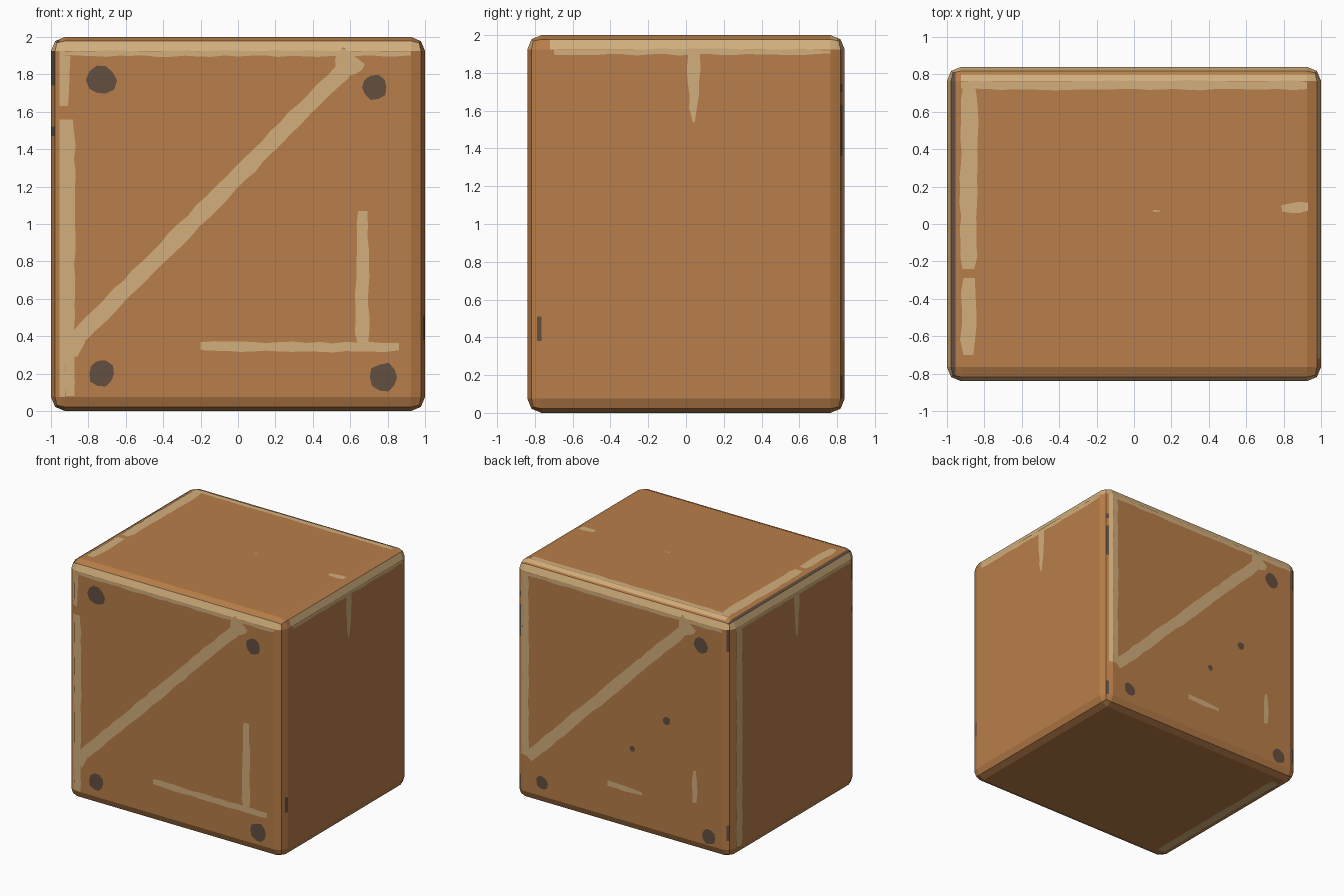
import bpy, bmesh, math, random
from mathutils import Vector

if "Cube" in bpy.data.objects:
    bpy.data.objects.remove(bpy.data.objects["Cube"])

random.seed(4)
HX, HY, H, BEV, LIFT = 1.0, 0.84, 2.0, 0.075, 0.003


def material(name, rgb):
    m = bpy.data.materials.new(name)
    m.diffuse_color = (*rgb, 1)
    m.use_nodes = True
    m.node_tree.nodes["Principled BSDF"].inputs["Base Color"].default_value = m.diffuse_color
    return m


ORANGE = material("orange_brown", (0.485, 0.209, 0.067))
TAN = material("worn_tan", (0.645, 0.429, 0.205))
DARK = material("dark_brown", (0.127, 0.078, 0.050))


def finish(bm, name, mats):
    me = bpy.data.meshes.new(name)
    bm.to_mesh(me)
    bm.free()
    for m in mats:
        me.materials.append(m)
    ob = bpy.data.objects.new(name, me)
    bpy.context.collection.objects.link(ob)


# Bevelled box, cut where the worn paint on its edges starts and stops
bm = bmesh.new()
bmesh.ops.create_cube(bm, size=1)
for v in bm.verts:
    v.co = Vector((v.co.x * 2 * HX, v.co.y * 2 * HY, (v.co.z + 0.5) * H))
bmesh.ops.bevel(bm, geom=bm.edges[:], offset=BEV, segments=2, profile=0.5, affect='EDGES')
cuts = [(0, (-0.955, 0.955)), (1, (-0.79, -0.72, 0.80)),
        (2, (0.06, 0.15, 0.2, 0.28, 0.38, 0.51, 1.36, 1.47, 1.52, 1.56, 1.63, 1.7, 1.74))]
for axis, values in cuts:
    for val in values:
        co, no = Vector(), Vector()
        co[axis], no[axis] = val, 1
        bmesh.ops.bisect_plane(bm, geom=bm.verts[:] + bm.edges[:] + bm.faces[:],
                               dist=1e-5, plane_co=co, plane_no=no)
bm.normal_update()


def edge_colour(n, c):
    """0 orange, 1 tan, 2 dark, for the bevel strips."""
    x, y, z = c
    if max(abs(n.x), abs(n.y), abs(n.z)) > 0.99:
        return 0
    if z > H - BEV:
        if 0.2 < n.z < 0.6:                      # lower strip under the top edge
            return 0 if n.x > 0.8 and y < -0.72 else 1
        if n.z > 0.8 and n.x < -0.2:             # left top edge
            return 2 if x < -0.955 else 0
        if n.z > 0.8 and n.y > 0.2:              # back top edge
            return 1 if y < 0.80 else 0
        return 0
    if z < BEV or abs(n.z) > 0.1:
        return 0
    if n.y < -0.8 and x < 0:                     # front left upright edge
        return 1 if x > -0.955 and not 1.56 < z < 1.63 else 0
    if n.x < -0.8 and y < 0:
        return 2 if z > 1.74 or 1.47 < z < 1.52 else 0
    if n.y > 0.8 and x > 0:                      # back right upright edge
        if x < 0.955:
            return 1 if z > 0.38 else 0
        return 2 if z < 0.2 or 1.36 < z < 1.63 or 1.7 < z < 1.74 else 0
    if n.y > 0.8 and x < -0.955:                 # back left upright edge
        return 2 if 0.15 < z < 0.28 or z > 1.74 else 0
    if n.x > 0.8 and y < -0.765:                 # front right upright edge
        return 2 if y > -0.79 and 0.38 < z < 0.51 else 0
    return 0


for f in bm.faces:
    f.material_index = edge_colour(f.normal, f.calc_center_median())
finish(bm, "crate_body", [ORANGE, TAN, DARK])

# Side name -> (outward normal, map from face coordinates to space)
SIDES = {
    "front": ((0, -1, 0), lambda u, v: (u, -HY - LIFT, v)),
    "back": ((0, 1, 0), lambda u, v: (-u, HY + LIFT, v)),
    "right": ((1, 0, 0), lambda u, v: (HX + LIFT, u, v)),
    "left": ((-1, 0, 0), lambda u, v: (-HX - LIFT, -u, v)),
    "top": ((0, 0, 1), lambda u, v: (u, v, H + LIFT)),
    "bottom": ((0, 0, -1), lambda u, v: (u, v, -LIFT)),
}


def stroke(bm, at, a, b, w0, w1=None, jit=0.005):
    """Painted stroke with slightly ragged edges from a to b."""
    w1 = w0 if w1 is None else w1
    a, b = Vector(a), Vector(b)
    d = (b - a).normalized()
    side = Vector((-d.y, d.x))
    n = max(3, int((b - a).length / 0.07))
    rows = []
    for i in range(n + 1):
        t = i / n
        w = (w0 + (w1 - w0) * t) / 2 * (0.75 if i in (0, n) else 1)
        p = a.lerp(b, t)
        rows.append([bm.verts.new(at(*(p + side * s * (w + random.uniform(-jit, jit)))))
                     for s in (1, -1)])
    for (p, q), (r, s) in zip(rows, rows[1:]):
        bm.faces.new((p, q, s, r))


def spot(bm, at, u, v, r):
    """Roughly round patch."""
    pts = []
    for i in range(10):
        k, a = r * random.uniform(0.9, 1.1), i * math.tau / 10
        pts.append(bm.verts.new(at(u + k * math.cos(a), v + k * math.sin(a))))
    bm.faces.new(pts)


def paint(side, name, mat, strokes=(), spots=()):
    normal, at = SIDES[side]
    bm = bmesh.new()
    for s in strokes:
        stroke(bm, at, *s)
    for s in spots:
        spot(bm, at, *s)
    bm.normal_update()
    for f in bm.faces:
        if f.normal.dot(Vector(normal)) < 0:
            f.normal_flip()
    finish(bm, f"{side}_{name}", [mat])


# Marks shared by front and back: top band and diagonal brace
shared = [((-0.925, 1.911), (0.925, 1.911), 0.028),
          ((-0.88, 0.37), (0.60, 1.86), 0.09),
          ((0.55, 1.81), (0.62, 1.9), 0.09, 0.2)]

paint("front", "worn_paint", TAN, shared + [
    ((-0.90, 0.08), (-0.90, 1.56), 0.055),
    ((-0.89, 0.30), (-0.84, 0.42), 0.08),
    ((-0.915, 1.63), (-0.91, 1.90), 0.03),
    ((-0.20, 0.345), (0.86, 0.34), 0.05),
    ((0.665, 0.35), (0.665, 1.07), 0.075, 0.06)])
paint("front", "dark_spots", DARK, spots=[
    (-0.73, 1.77, 0.08), (0.73, 1.73, 0.065), (-0.73, 0.20, 0.07), (0.78, 0.18, 0.077)])

paint("back", "worn_paint", TAN, shared + [
    ((-0.90, 0.38), (-0.90, 1.90), 0.05),
    ((-0.14, 0.35), (0.18, 0.34), 0.05, 0.035),
    ((0.67, 0.40), (0.67, 0.67), 0.05, 0.035)])
paint("back", "dark_spots", DARK, spots=[
    (0.73, 1.74, 0.065), (-0.75, 0.19, 0.055), (0.80, 0.15, 0.065),
    (0.41, 1.02, 0.035), (0.09, 0.70, 0.025)])

# Side panels: top band and a drip
paint("right", "worn_paint", TAN, [
    ((-0.70, 1.911), (0.765, 1.911), 0.028),
    ((0.04, 1.90), (0.04, 1.54), 0.085, 0.025)])
paint("left", "worn_paint", TAN, [
    ((-0.765, 1.911), (0.765, 1.911), 0.028),
    ((0.04, 1.90), (0.04, 1.56), 0.085, 0.025),
    ((-0.72, 0.07), (-0.72, 1.92), 0.075)])

# Top and bottom edge wear
paint("top", "worn_paint", TAN, [
    ((-0.925, 0.742), (0.925, 0.742), 0.046),
    ((-0.885, -0.70), (-0.885, -0.29), 0.08),
    ((-0.885, -0.24), (-0.88, 0.74), 0.09),
    ((0.79, 0.085), (0.93, 0.09), 0.055),
    ((0.10, 0.07), (0.14, 0.07), 0.008, 0.008, 0.001)])
paint("bottom", "worn_paint", TAN, [((-0.885, -0.72), (-0.885, 0.70), 0.07)])
